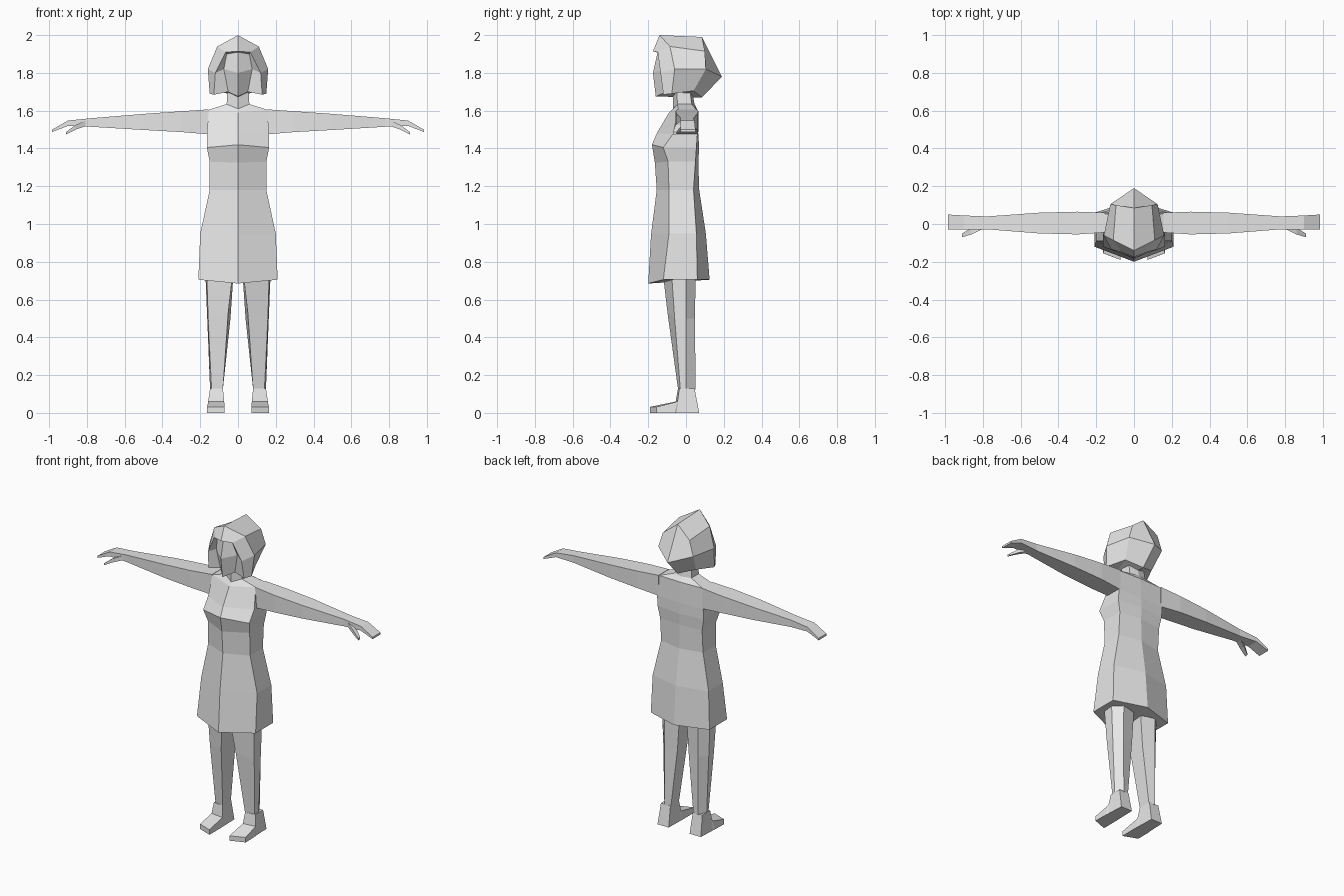
import bpy

if "Cube" in bpy.data.objects:
    bpy.data.objects.remove(bpy.data.objects["Cube"])

grey = bpy.data.materials.new("light_grey")
grey.diffuse_color = (0.8, 0.8, 0.8, 1)
grey.use_nodes = True
grey.node_tree.nodes["Principled BSDF"].inputs["Base Color"].default_value = grey.diffuse_color


def make(name, verts, faces):
    """Half a part on the +x side, mirrored across x = 0."""
    import bmesh
    me = bpy.data.meshes.new(name)
    me.from_pydata(verts, [], faces)
    bm = bmesh.new()
    bm.from_mesh(me)
    geom = bm.verts[:] + bm.edges[:] + bm.faces[:]
    dup = bmesh.ops.duplicate(bm, geom=geom)["geom"]
    for v in dup:
        if isinstance(v, bmesh.types.BMVert):
            v.co.x *= -1
    bmesh.ops.reverse_faces(bm, faces=[f for f in dup if isinstance(f, bmesh.types.BMFace)])
    bmesh.ops.remove_doubles(bm, verts=bm.verts, dist=0.0005)
    bmesh.ops.recalc_face_normals(bm, faces=bm.faces)
    bm.to_mesh(me)
    bm.free()
    me.materials.append(grey)
    ob = bpy.data.objects.new(name, me)
    bpy.context.collection.objects.link(ob)


def loft(name, rings, closed=True):
    """Skin a stack of equal rings; open rings start and end on x = 0."""
    n = len(rings[0])
    verts = [p for r in rings for p in r]
    faces = []
    for i in range(len(rings) - 1):
        for j in range(n if closed else n - 1):
            k = (j + 1) % n
            faces.append((i*n + j, i*n + k, (i+1)*n + k, (i+1)*n + j))
    faces.append(tuple(range(n))[::-1])
    faces.append(tuple(range(len(verts) - n, len(verts))))
    make(name, verts, faces)


# Dress and neck: z, front-centre z, half width, y of front, front corner, back corner, back
dress = [(.705, .685, .21, -.20, -.12, .06, .125),
         (.95, .945, .20, -.185, -.09, .055, .105),
         (1.18, 1.18, .15, -.155, -.09, .04, .07),
         (1.33, 1.325, .15, -.165, -.095, .05, .065),
         (1.405, 1.42, .165, -.18, -.12, .055, .07),
         (1.475, 1.48, .165, -.155, -.07, .06, .065),
         (1.605, 1.59, .155, -.09, -.04, .055, .06),
         (1.635, 1.61, .06, -.07, -.045, .03, .045),
         (1.72, 1.72, .055, -.07, -.05, .02, .03)]
loft("dress_and_neck", [[(0, a, zc), (w, b, z), (w, c, z), (0, d, z)]
                        for z, zc, w, a, b, c, d in dress], closed=False)

# Arms and hands: x, front y, back y, bottom z, top z
arm = [(.155, -.045, .06, 1.475, 1.607), (.30, -.055, .065, 1.487, 1.597),
       (.50, -.05, .06, 1.498, 1.583), (.78, -.028, .04, 1.515, 1.56),
       (.90, -.03, .045, 1.52, 1.548), (.985, -.03, .05, 1.487, 1.50)]
loft("arms", [[(x, a, b), (x, c, b), (x, c, t), (x, a, t)] for x, a, c, b, t in arm])
thumb = [(.80, -.025, .01, 1.52, 1.55), (.86, -.055, -.02, 1.50, 1.525),
         (.91, -.07, -.05, 1.475, 1.487)]
loft("thumbs", [[(x, a, b), (x, c, b), (x, c, t), (x, a, t)] for x, a, c, b, t in thumb])

# Legs: front inner, front outer, outer, back, back inner
loft("legs", [
    [(.03, -.12, .72), (.165, -.075, .72), (.172, 0, .72), (.12, .05, .72), (.025, .03, .72)],
    [(.052, -.098, .53), (.158, -.06, .5), (.163, 0, .5), (.12, .048, .5), (.04, .03, .5)],
    [(.08, -.042, .125), (.14, -.03, .125), (.148, 0, .125), (.12, .05, .125), (.08, .04, .125)]])

# Feet: ankle, instep, toe
loft("feet", [[(.08, .045, .13), (.148, .045, .13), (.155, .07, 0), (.075, .07, 0)],
              [(.08, -.042, .13), (.148, -.035, .13), (.16, -.05, 0), (.072, -.05, 0)],
              [(.073, -.055, .06), (.158, -.045, .06), (.162, -.06, 0), (.071, -.06, 0)],
              [(.072, -.19, .032), (.163, -.155, .032), (.164, -.155, 0), (.071, -.19, 0)]])

# Head: crown, fringe, hair sides, nape and face as named corners
P = dict(crown=(0, -.14, 2.0), top=(0, .085, 1.99), back=(0, .19, 1.78), nape=(0, .085, 1.67),
         tip=(0, -.175, 1.915), fringe=(.065, -.15, 1.91),
         temple=(.11, -.085, 1.94), rear=(.095, .10, 1.915),
         cheek=(.16, -.06, 1.82), ear=(.125, .105, 1.82),
         low=(.15, -.075, 1.69), lowback=(.10, .04, 1.705),
         lock=(.12, -.135, 1.80), lockend=(.128, -.12, 1.685),
         brow=(0, -.15, 1.91), nose=(0, -.175, 1.80), chin=(0, -.16, 1.675),
         browside=(.06, -.125, 1.90), cheekside=(.075, -.115, 1.82), jaw=(.052, -.105, 1.70))
F = ["crown top rear temple", "crown temple fringe tip", "temple rear ear cheek",
     "temple cheek lock fringe", "cheek low lockend lock", "cheek ear lowback low",
     "top back ear rear", "back nape lowback ear", "lockend low lowback jaw",
     "jaw lowback nape chin", "tip fringe browside brow", "fringe lock cheekside browside",
     "lock lockend jaw cheekside", "brow browside cheekside nose", "nose cheekside jaw chin"]
names = list(P)
make("head_and_hair", list(P.values()), [[names.index(k) for k in f.split()] for f in F])
